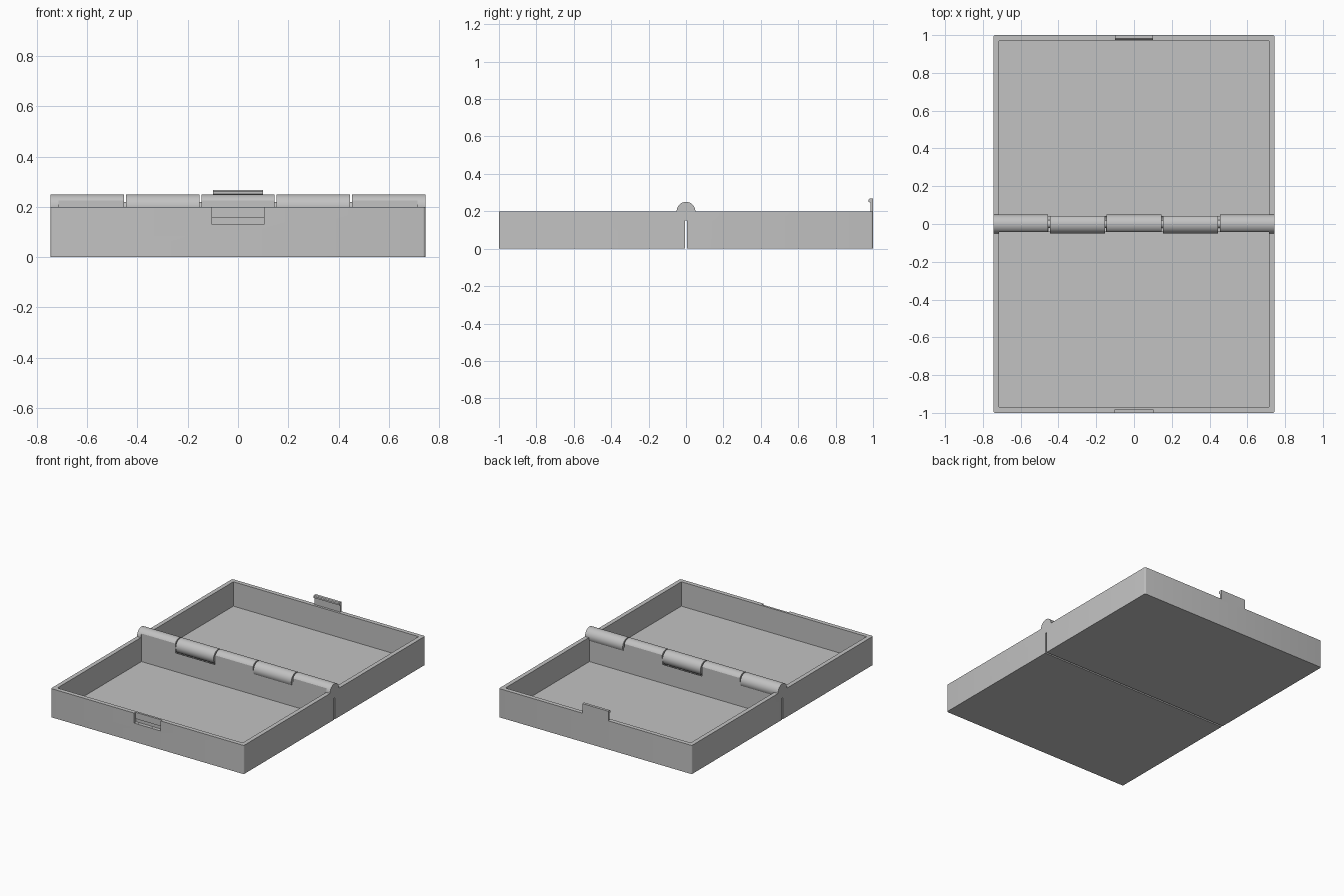
import bpy, bmesh, math
from mathutils import Matrix, Vector

if "Cube" in bpy.data.objects:
    bpy.data.objects.remove(bpy.data.objects["Cube"], do_unlink=True)

HALF_W, TOP, WALL = 0.745, 0.2, 0.03
GAP, HINGE_WALL = 0.006, 0.043
BARREL_R, CLEAR_R = 0.05, 0.058
JOINTS = (-HALF_W, -0.45, -0.15, 0.15, 0.45, HALF_W)

grey = bpy.data.materials.new("plain grey")
grey.use_nodes = True
COLOUR = (0.54, 0.54, 0.54, 1)
grey.diffuse_color = COLOUR
grey.node_tree.nodes["Principled BSDF"].inputs["Base Color"].default_value = COLOUR


def finish(name, bm):
    bmesh.ops.recalc_face_normals(bm, faces=bm.faces)
    mesh = bpy.data.meshes.new(name)
    bm.to_mesh(mesh)
    bm.free()
    mesh.materials.append(grey)
    ob = bpy.data.objects.new(name, mesh)
    bpy.context.collection.objects.link(ob)
    return ob


def box(name, lo, hi, round_y=None):
    """Box between two corners; vertical edges at y = round_y get rounded."""
    lo, hi = Vector(lo), Vector(hi)
    bm = bmesh.new()
    bmesh.ops.create_cube(bm, size=1)
    bmesh.ops.scale(bm, vec=hi - lo, verts=bm.verts)
    bmesh.ops.translate(bm, vec=(lo + hi) / 2, verts=bm.verts)
    if round_y is not None:
        edges = [e for e in bm.edges
                 if all(abs(v.co.y - round_y) < 1e-4 for v in e.verts)
                 and abs(e.verts[0].co.z - e.verts[1].co.z) > 0.01]
        bmesh.ops.bevel(bm, geom=edges, offset=0.01, segments=4,
                        profile=0.5, affect='EDGES')
    return finish(name, bm)


def rod(name, x0, x1, radius):
    """Cylinder lying along the hinge axis."""
    bm = bmesh.new()
    bmesh.ops.create_cone(bm, cap_ends=True, segments=64, radius1=radius,
                          radius2=radius, depth=x1 - x0)
    bm.transform(Matrix.Translation(((x0 + x1) / 2, 0, TOP))
                 @ Matrix.Rotation(math.pi / 2, 4, 'Y'))
    return finish(name, bm)


def combine(target, tool, operation):
    mod = target.modifiers.new("cut", 'BOOLEAN')
    mod.operation, mod.solver, mod.object = operation, 'EXACT', tool
    bpy.context.view_layer.objects.active = target
    bpy.ops.object.modifier_apply(modifier=mod.name)
    bpy.data.objects.remove(tool, do_unlink=True)


def smooth(ob):
    bpy.ops.object.select_all(action='DESELECT')
    ob.select_set(True)
    bpy.context.view_layer.objects.active = ob
    bpy.ops.object.shade_smooth_by_angle(angle=math.radians(30))


def make_tray(name, side, own_parity):
    """Open tray on one side of the hinge (side is -1 or 1)."""
    def span(a, b):
        return sorted((side * a, side * b))

    y0, y1 = span(GAP, 1)
    tray = box(name, (-HALF_W, y0, 0), (HALF_W, y1, TOP), round_y=side)
    knuckles = list(enumerate(zip(JOINTS, JOINTS[1:])))
    # clearance around the other tray's knuckles
    for i, (a, b) in knuckles:
        if i % 2 != own_parity:
            a, b = [x * 1.02 if abs(x) == HALF_W else x for x in (a, b)]
            combine(tray, rod("clearance", a - 0.003, b + 0.003, CLEAR_R), 'DIFFERENCE')
    # this tray's own knuckles
    for i, (a, b) in knuckles:
        if i % 2 == own_parity:
            a = a if a == -HALF_W else a + 0.004
            b = b if b == HALF_W else b - 0.004
            combine(tray, rod("knuckle", a, b, BARREL_R), 'UNION')
    # cavity, which also trims the knuckles flush with the inner wall
    y0, y1 = span(HINGE_WALL, 1 - WALL)
    inner = HALF_W - WALL
    combine(tray, box("cavity", (-inner, y0, WALL), (inner, y1, 0.5)), 'DIFFERENCE')
    return tray


front_tray = make_tray("front_tray", -1, 0)
back_tray = make_tray("back_tray", 1, 1)

# latch recess with a deeper catch groove
combine(front_tray, box("recess", (-0.103, -1.1, 0.13), (0.103, -0.985, 0.3)), 'DIFFERENCE')
combine(front_tray, box("groove", (-0.103, -1.05, 0.1301), (0.103, -0.975, 0.155)), 'DIFFERENCE')

# latch tab with an inward hook
bm = bmesh.new()
profile = [(1, 0.19), (1, 0.267), (0.981, 0.267), (0.975, 0.262),
           (0.975, 0.251), (0.986, 0.246), (0.986, 0.19)]
face = bm.faces.new([bm.verts.new((-0.1, y, z)) for y, z in profile])
ext = bmesh.ops.extrude_face_region(bm, geom=[face])
bmesh.ops.translate(bm, vec=(0.2, 0, 0),
                    verts=[v for v in ext["geom"] if isinstance(v, bmesh.types.BMVert)])
finish("latch_tab", bm)

# pin running through the knuckles
pin = rod("hinge_pin", 0.03 - HALF_W, HALF_W - 0.03, 0.02)

for part in (front_tray, back_tray, pin):
    smooth(part)
